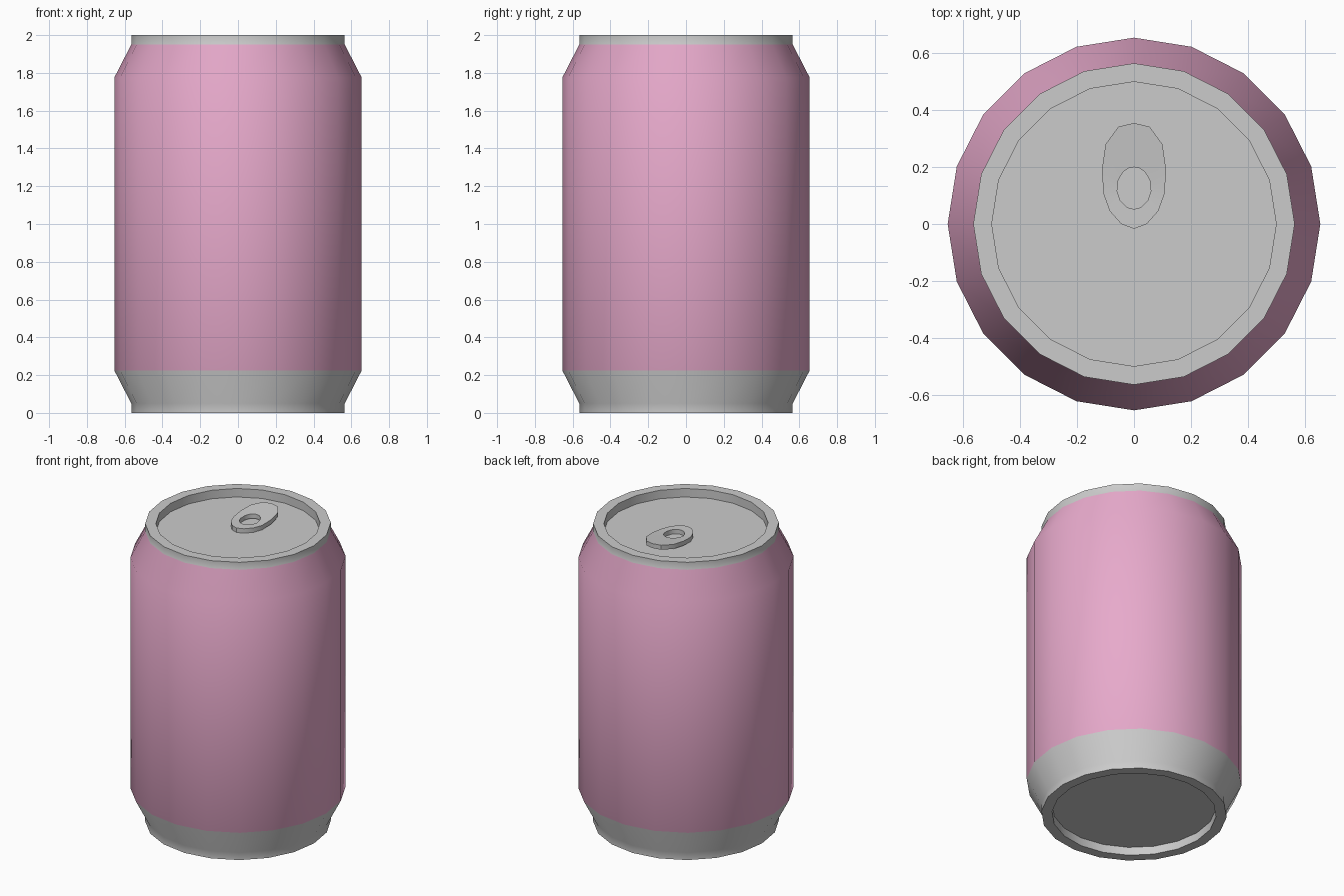
import bpy, bmesh
from math import sin, cos, atan2, pi

if "Cube" in bpy.data.objects:
    bpy.data.objects.remove(bpy.data.objects["Cube"])

SIDES = 20


def finish(name, bm, mats=(), angle=0.56):
    bmesh.ops.recalc_face_normals(bm, faces=bm.faces[:])
    me = bpy.data.meshes.new(name)
    bm.to_mesh(me)
    bm.free()
    for m in mats:
        me.materials.append(m)
    ob = bpy.data.objects.new(name, me)
    bpy.context.collection.objects.link(ob)
    bpy.ops.object.select_all(action='DESELECT')
    ob.select_set(True)
    bpy.context.view_layer.objects.active = ob
    bpy.ops.object.shade_smooth_by_angle(angle=angle)
    return ob


def bridge(bm, a, b, mat=0):
    n = len(a)
    for i in range(n):
        j = (i + 1) % n
        bm.faces.new((a[i], a[j], b[j], b[i])).material_index = mat


def material(name, rgb):
    m = bpy.data.materials.new(name)
    m.diffuse_color = (*rgb, 1)
    m.use_nodes = True
    m.node_tree.nodes["Principled BSDF"].inputs["Base Color"].default_value = m.diffuse_color
    return m


metal = material("metal", (0.8, 0.8, 0.8))
paint = material("pink_paint", (0.8, 0.4, 0.6))

# Can body: lathed profile from recessed base up to recessed lid
profile = [(0.50, 0.055), (0.50, 0.0), (0.565, 0.0), (0.565, 0.05), (0.655, 0.225),
           (0.655, 1.775), (0.565, 1.95), (0.565, 2.0), (0.50, 2.0), (0.50, 1.943)]
bm = bmesh.new()
rings = [[bm.verts.new((r * cos(2 * pi * i / SIDES), r * sin(2 * pi * i / SIDES), z))
          for i in range(SIDES)] for r, z in profile]
for k in range(len(rings) - 1):
    bridge(bm, rings[k], rings[k + 1], 1 if k in (4, 5) else 0)
bm.faces.new(rings[0])
bm.faces.new(rings[-1])
finish("can_body", bm, (metal, paint))

# Pull tab: egg-shaped plate with a finger hole, bent up toward the back
half = [(0, 0.355), (0.055, 0.342), (0.1, 0.28), (0.113, 0.19),
        (0.107, 0.105), (0.085, 0.045), (0.045, 0.0), (0, -0.017)]
outer = half + [(-x, y) for x, y in half[-2:0:-1]]
HOLE_Y = 0.126
hole = []
for x, y in outer:
    a = atan2(y - HOLE_Y, x * 1.3)
    hole.append((0.06 * cos(a), HOLE_Y + 0.074 * sin(a)))


def tab_z(y):
    return 1.974 + 0.024 * max(0, (y - 0.12) / 0.235)


bm = bmesh.new()
loops = [[bm.verts.new((x, y, tab_z(y) - drop)) for x, y in pts]
         for pts, drop in ((outer, 0), (outer, 0.03), (hole, 0.03), (hole, 0))]
for k in range(4):
    bridge(bm, loops[k], loops[(k + 1) % 4])
finish("pull_tab", bm, (metal,))
